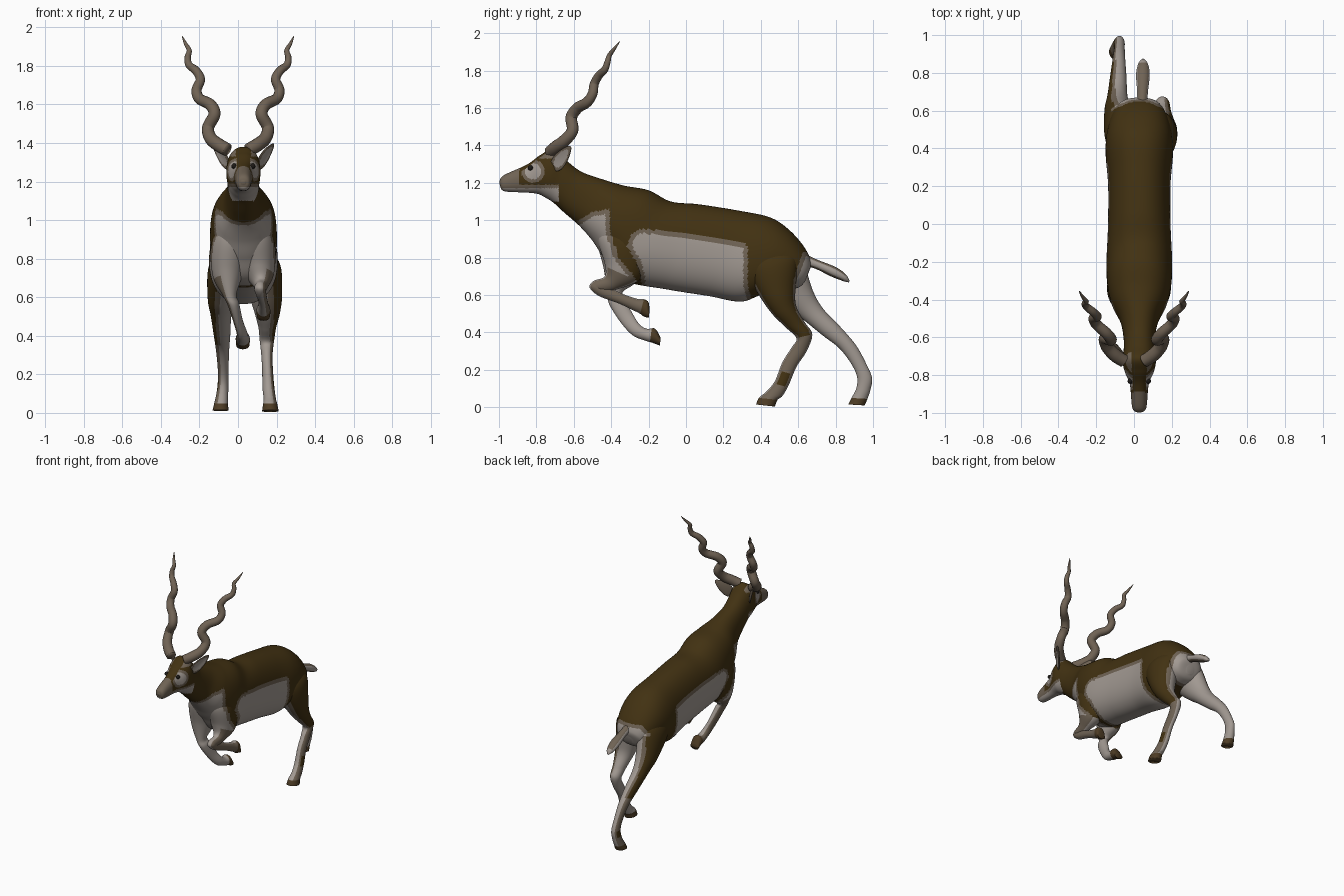
import bpy, bmesh, math
from mathutils import Vector, Matrix

cube = bpy.data.objects.get("Cube")
if cube:
    bpy.data.objects.remove(cube, do_unlink=True)

# Materials
def make_material(name, rgb):
    mat = bpy.data.materials.new(name)
    mat.use_nodes = True
    mat.diffuse_color = (*rgb, 1.0)
    mat.node_tree.nodes["Principled BSDF"].inputs["Base Color"].default_value = (*rgb, 1.0)
    return mat

MATERIALS = [
    make_material("brown coat", (.054, .031, .006)),
    make_material("taupe border", (.16, .125, .09)),
    make_material("pale coat", (.36, .32, .288)),
    make_material("hoof brown", (.075, .045, .018)),
    make_material("horn grey brown", (.16, .122, .088)),
    make_material("eye black", (.012, .01, .008)),
]
BROWN, TAUPE, PALE, HOOF, HORN, EYE = range(len(MATERIALS))
CX = .028  # middle of the trunk


def spline(points, t):
    """Smooth curve through tuples, t counts the points."""
    i = min(int(t), len(points) - 2)
    f = t - i
    p0, p1 = points[max(i - 1, 0)], points[i]
    p2, p3 = points[i + 1], points[min(i + 2, len(points) - 1)]
    return [b + .5 * f * (c - a + f * (2 * a - 5 * b + 4 * c - d + f * (3 * (b - c) + d - a)))
            for a, b, c, d in zip(p0, p1, p2, p3)]


def finish(name, bm):
    bmesh.ops.recalc_face_normals(bm, faces=bm.faces)
    mesh = bpy.data.meshes.new(name)
    bm.to_mesh(mesh)
    bm.free()
    for mat in MATERIALS:
        mesh.materials.append(mat)
    mesh.shade_smooth()
    bpy.context.collection.objects.link(bpy.data.objects.new(name, mesh))


def skin(name, rings, paint):
    """Join point rings; paint gets ring fraction, sideways direction and face centre."""
    bm = bmesh.new()
    rings = [[bm.verts.new(p) for p in ring] for ring in rings]
    sides, last = len(rings[0]), len(rings) - 1
    for k in range(last):
        for j in range(sides):
            n = (j + 1) % sides
            face = bm.faces.new((rings[k][j], rings[k][n], rings[k + 1][n], rings[k + 1][j]))
            side = math.sin(math.tau * (j + .5) / sides)
            face.material_index = paint((k + .5) / last, side, face.calc_center_median())
    for ring, t in ((rings[0], 0), (rings[-1], 1)):
        cap = bm.faces.new(ring)
        cap.material_index = paint(t, 0, cap.calc_center_median())
    finish(name, bm)


def loft(name, stations, paint, steps=12, sides=48, power=1.0):
    """Oval rings; a station is edge y, z, opposite edge y, z, centre x, half width."""
    rings, spans = [], len(stations) - 1
    for k in range(spans * steps + 1):
        ya, za, yb, zb, cx, hw = spline(stations, k / steps)
        ring = []
        for j in range(sides):
            ang = math.tau * j / sides
            c, s = (math.copysign(abs(v) ** power, v) for v in (math.cos(ang), math.sin(ang)))
            ring.append((cx + hw * s, (ya + yb + c * (ya - yb)) / 2, (za + zb + c * (za - zb)) / 2))
        rings.append(ring)
    skin(name, rings, lambda t, side, c: paint(t * spans, side, c))


def depth_inside(poly, y, z):
    """Distance from the outline, negative outside."""
    inside, dist = False, 9.0
    for (ay, az), (by, bz) in zip(poly, poly[1:] + poly[:1]):
        dy, dz = by - ay, bz - az
        if (az > z) != (bz > z) and y < ay + (z - az) * dy / dz:
            inside = not inside
        f = max(0, min(1, ((y - ay) * dy + (z - az) * dz) / (dy * dy + dz * dz)))
        dist = min(dist, math.hypot(y - ay - f * dy, z - az - f * dz))
    return dist if inside else -dist


# Pale coat patches in side outline: chest, flank, rump
PATCHES = [
    [(-.68, .95), (-.58, .995), (-.5, 1.045), (-.41, 1.06), (-.405, .93), (-.36, .8), (-.27, .69),
     (-.27, .4), (-.9, .4)],
    [(-.315, .86), (-.29, .93), (-.24, .955), (0, .93), (.2, .895), (.3, .885), (.33, .86),
     (.33, .65), (.4, .4), (-.24, .4), (-.24, .68), (-.26, .77)],
    [(.8, .83), (.625, .83), (.585, .72), (.53, .62), (.5, .4), (.8, .4)],
]


def paint_body(t, side, c):
    # Head: pale eye ring and jaw, taupe muzzle, brown mask
    if c.y < -.68 and c.z > 1.1:
        off = abs(c.x - CX)
        ring = math.hypot(c.y + .818, c.z - 1.262)
        if off > .035 and ring < .062:
            return PALE if ring < .043 else TAUPE
        if c.z < 1.172:
            return PALE
        if c.y < -.89 or c.z < 1.19 or (c.z > 1.33 and off > .04):
            return TAUPE
        return BROWN
    depth = max(depth_inside(p, c.y, c.z) for p in PATCHES)
    return PALE if depth > .023 else TAUPE if depth > 0 else BROWN


# Body, neck and head in one skin
BODY = [
    (-.998, 1.205, -.995, 1.185, .012), (-.975, 1.24, -.97, 1.155, .037), (-.85, 1.298, -.85, 1.148, .05),
    (-.78, 1.348, -.79, 1.14, .076), (-.71, 1.38, -.75, 1.12, .088), (-.64, 1.32, -.71, 1.095, .083),
    (-.56, 1.26, -.65, 1.04, .083), (-.45, 1.22, -.57, .97, .1), (-.33, 1.185, -.5, .89, .145),
    (-.2, 1.16, -.44, .8, .168), (-.08, 1.1, -.34, .68, .174), (.07, 1.085, -.1, .63, .166),
    (.29, 1.05, .12, .595, .165), (.45, 1.015, .29, .565, .178), (.55, .95, .4, .6, .172),
    (.63, .86, .51, .62, .145), (.668, .78, .6, .64, .1), (.66, .73, .635, .67, .03),
]
loft("body", [(*s[:4], CX, s[4]) for s in BODY], paint_body, steps=20, sides=112, power=.9)


def leg_paint(outer, coat_end, brown_end, hoof_start):
    """Coat pattern on top, brown outer strip, pale inside, hoof at the end."""
    def paint(t, side, c):
        u = side * outer
        if t < coat_end:
            return paint_body(t, side, c)
        if t >= hoof_start:
            return HOOF
        if t > brown_end:
            # Small dark spot above each hind fetlock
            spot = brown_end > 3 and abs(t - brown_end - 2.8) < .35 and u > .8
            return BROWN if spot else TAUPE if u > .5 else PALE
        edge = u - .07 * t
        return BROWN if edge > .33 else TAUPE if edge > 0 else PALE
    return paint


# Hind legs: left gathered under, right pushed out behind
loft("hind_leg_left", [
    (.34, .86, .56, .86, .085, .07), (.32, .74, .6, .79, .122, .098), (.39, .6, .585, .63, .143, .086),
    (.46, .5, .59, .54, .152, .066), (.53, .43, .635, .455, .152, .046), (.59, .37, .675, .39, .15, .038),
    (.565, .32, .645, .3, .15, .03), (.515, .24, .59, .215, .153, .028), (.475, .14, .55, .12, .158, .031),
    (.43, .085, .515, .06, .165, .032), (.39, .05, .49, .04, .167, .037), (.375, .015, .475, .004, .168, .043),
], leg_paint(1, 1.5, 5, 10))
loft("hind_leg_right", [
    (.34, .86, .56, .86, -.03, .07), (.34, .72, .625, .78, -.062, .092), (.5, .565, .68, .62, -.085, .072),
    (.6, .49, .735, .525, -.088, .054), (.73, .385, .83, .425, -.083, .043), (.82, .315, .91, .33, -.08, .034),
    (.885, .23, .965, .23, -.077, .028), (.915, .16, .995, .155, -.077, .028), (.91, .1, .985, .09, -.082, .031),
    (.885, .05, .97, .045, -.088, .036), (.868, .015, .955, .01, -.09, .042),
], leg_paint(-1, 1.2, 4.5, 9))

# Front legs with broad shoulders, both folded in mid stride
loft("front_leg_left", [
    (-.45, 1.03, -.22, 1.01, .085, .06), (-.475, .91, -.2, .84, .095, .097), (-.435, .77, -.24, .69, .11, .078),
    (-.435, .7, -.37, .63, .12, .038), (-.495, .675, -.44, .615, .115, .031), (-.515, .64, -.425, .63, .115, .03),
    (-.465, .595, -.41, .64, .12, .027), (-.36, .555, -.335, .605, .13, .024), (-.285, .52, -.26, .58, .132, .028),
    (-.245, .5, -.225, .578, .132, .034), (-.225, .485, -.2, .56, .132, .036), (-.2, .478, -.195, .51, .132, .032),
], leg_paint(1, 2.2, 2.2, 9))
loft("front_leg_right", [
    (-.45, 1.03, -.22, 1.01, -.03, .06), (-.475, .9, -.2, .84, -.04, .1), (-.44, .74, -.26, .68, -.055, .076),
    (-.42, .61, -.335, .62, -.045, .037), (-.41, .55, -.33, .585, -.025, .031), (-.35, .455, -.285, .5, 0, .025),
    (-.285, .385, -.25, .445, .02, .027), (-.215, .355, -.21, .42, .023, .033), (-.18, .345, -.165, .42, .025, .037),
    (-.14, .33, -.135, .37, .025, .034),
], leg_paint(-1, 2.2, 2.2, 7.6))

# Tail
loft("tail", [
    (.62, .83, .59, .76, .04, .03), (.7, .79, .68, .745, .045, .028), (.8, .75, .775, .7, .047, .036),
    (.855, .71, .84, .675, .048, .026), (.875, .675, .87, .668, .048, .006),
], lambda t, side, c: TAUPE if abs(side) < .85 and t < 3 else PALE, sides=20)

# Horns: spiral path x, y, z, radius
HORN_PATH = [
    (.055, -.725, 1.365, .034), (.1, -.695, 1.39, .035), (.142, -.65, 1.425, .033), (.155, -.607, 1.48, .031),
    (.122, -.613, 1.55, .031), (.145, -.58, 1.6, .03), (.2, -.53, 1.63, .028), (.215, -.5, 1.675, .026),
    (.195, -.49, 1.73, .024), (.218, -.465, 1.775, .022), (.254, -.435, 1.805, .019), (.261, -.42, 1.845, .016),
    (.253, -.41, 1.88, .013), (.272, -.385, 1.915, .009), (.29, -.355, 1.955, .002),
]


def horn(name, mirror):
    steps, sides, rings = 10, 16, []
    count = (len(HORN_PATH) - 1) * steps
    path = [spline(HORN_PATH, k / steps) for k in range(count + 1)]
    for k, (x, y, z, r) in enumerate(path):
        along = Vector(path[min(k + 1, count)][:3]) - Vector(path[max(k - 1, 0)][:3])
        across = along.cross((0, 1, 0)).normalized()
        up = across.cross(along).normalized()
        spokes = [math.tau * j / sides for j in range(sides)]
        ring = [Vector((x, y, z)) + r * (across * math.cos(a) + up * math.sin(a)) for a in spokes]
        rings.append([(mirror * p.x, p.y, p.z) for p in ring])
    skin(name, rings, lambda t, side, c: HORN)


# Ears: cupped leaves with a pale inside
def ear(name, mirror):
    bm = bmesh.new()
    bmesh.ops.create_uvsphere(bm, u_segments=32, v_segments=24, radius=1)
    for f in bm.faces:
        c = f.calc_center_median()
        f.material_index = PALE if c.y < 0 and math.hypot(c.x, c.z) < .7 else TAUPE
    for v in bm.verts:
        x, y, z = v.co
        dent = .014 * max(0, 1 - x * x - z * z) if y < 0 else 0
        v.co = (x * .038 * (1 - .35 * z), y * .014 + dent, z * .09)
    along = Vector((.08 * mirror, .09, .115)).normalized()
    front = Vector((.93 * mirror, -.37, 0))
    front = (front - along * front.dot(along)).normalized()
    turn = Matrix((along.cross(front), -front, along)).transposed().to_4x4()
    bm.transform(Matrix.Translation((CX + .115 * mirror, -.665, 1.333)) @ turn)
    finish(name, bm)


def eye(name, mirror):
    bm = bmesh.new()
    bmesh.ops.create_uvsphere(bm, u_segments=16, v_segments=12, radius=.014)
    bm.transform(Matrix.Translation((CX + .048 * mirror, -.832, 1.28)))
    for f in bm.faces:
        f.material_index = EYE
    finish(name, bm)


for label, sign in (("left", 1), ("right", -1)):
    horn("horn_" + label, sign)
    ear("ear_" + label, sign)
    eye("eye_" + label, sign)
